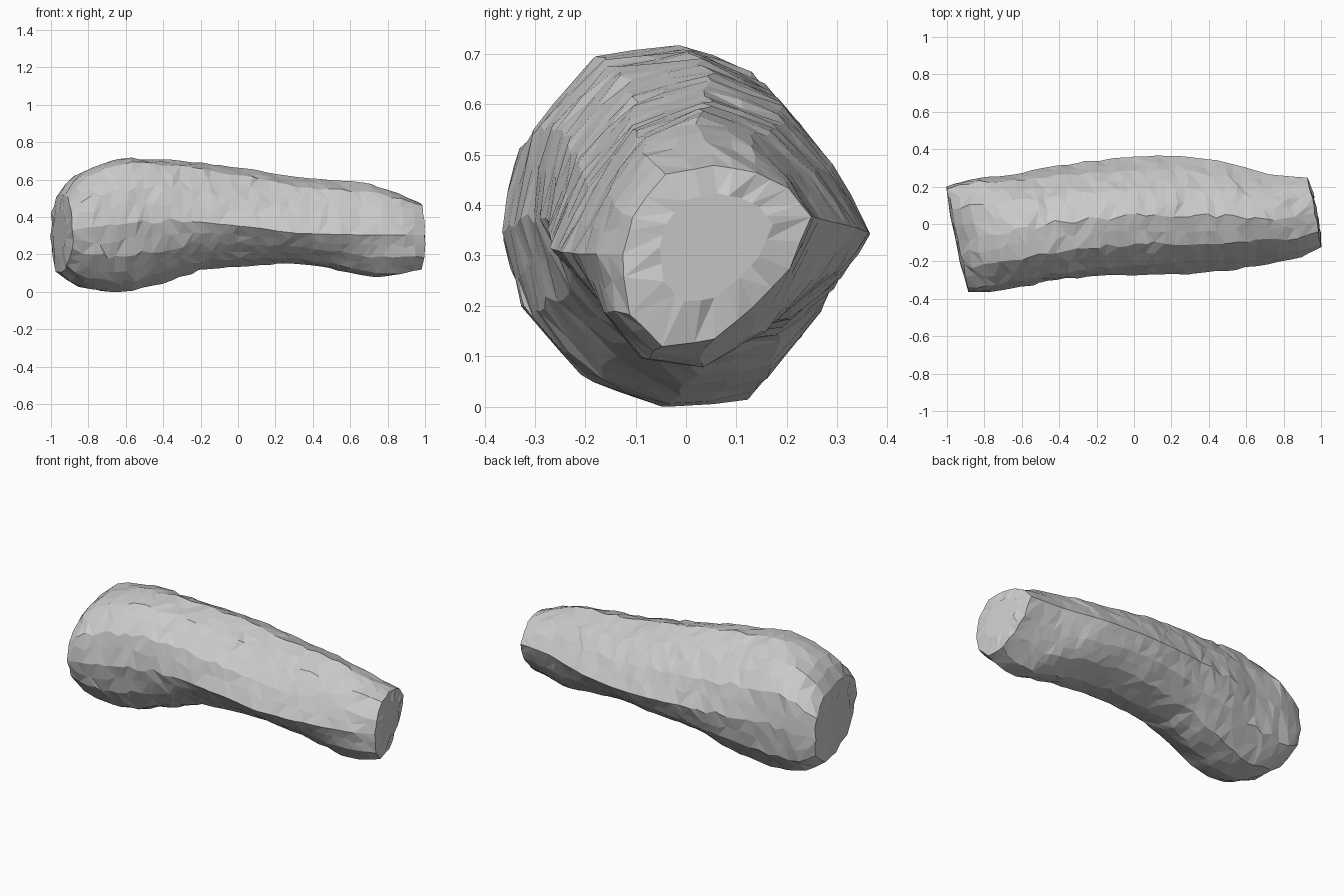
import bpy, bmesh, math, random
from mathutils import Vector

random.seed(4)
cube = bpy.data.objects.get("Cube")
if cube:
    bpy.data.objects.remove(cube, do_unlink=True)

# One weathered stone colour
stone = bpy.data.materials.new("pale grey stone")
stone.use_nodes = True
GREY = (0.6, 0.6, 0.6, 1)
stone.diffuse_color = GREY
stone.node_tree.nodes["Principled BSDF"].inputs["Base Color"].default_value = GREY

# Stations: x, front y, back y, bottom z, top z, front ridge z, back ridge z, end slant
STATIONS = [
    (-.94, -.365, .20, .11, .53, .34, .31, .21),
    (-.90, -.37, .215, .07, .585, .36, .32, .21),
    (-.82, -.365, .24, .02, .66, .36, .33, .20),
    (-.70, -.345, .255, .005, .705, .37, .34, .14),
    (-.60, -.33, .27, .005, .73, .38, .35, .08),
    (-.40, -.30, .32, .05, .715, .39, .35, 0),
    (-.20, -.28, .34, .12, .70, .38, .35, 0),
    (.10, -.27, .37, .15, .66, .35, .35, 0),
    (.30, -.27, .36, .16, .625, .32, .355, 0),
    (.50, -.25, .33, .13, .61, .315, .365, 0),
    (.73, -.21, .265, .075, .585, .31, .38, .06),
    (.88, -.175, .255, .105, .535, .31, .385, .14),
    (.965, -.13, .25, .135, .495, .31, .385, .18),
]

# Outline radii every 30 degrees, from the back over the top to the front
BROAD_END = (1, 1.11, 1.11, 1, 1.03, 1.03, 1, .99, 1, 1, 1.08, 1.1)
BROAD = (1, 1.01, 1.03, 1, 1.04, 1.03, 1, 1, 1.01, 1, 1.06, 1.04)
SHOULDER = (1, .93, .95, 1, 1.04, 1.02, 1, .96, .98, 1, 1.02, .98)
MIDDLE = (1, .88, .93, 1, .99, .95, 1, .86, .94, 1, .97, .93)
NARROW = (1, .83, .88, 1, .98, .89, 1, .89, .95, 1, .95, .89)
NARROW_END = (.99, .88, .85, .95, 1.1, 1, .98, 1.08, 1.1, .97, .83, .89)
OUTLINES = [(-.94, *BROAD_END), (-.8, *BROAD_END), (-.62, *BROAD),
            (-.4, *SHOULDER), (0, *MIDDLE), (.65, *NARROW), (.965, *NARROW_END)]
SIDES, RINGS = 24, 36


def blended(table, x):
    """Blend the two rows of a table around x."""
    for a, b in zip(table, table[1:]):
        if x <= b[0]:
            t = (x - a[0]) / (b[0] - a[0])
            return [p + (q - p) * t for p, q in zip(a, b)]


def corner(radii, k):
    a = math.tau * k / len(radii)
    return Vector((math.cos(a), math.sin(a))) * radii[k % len(radii)]


def ring(bm, x, scale=1, bulge=0, rough=1):
    """One slanted cross-section; the side ridges stay in line past the broad end."""
    _, y0, y1, z0, z1, front, back, slant = blended(STATIONS, x)
    radii = blended(OUTLINES, x)[1:]
    yc, ry = (y0 + y1) / 2, (y1 - y0) / 2
    zc, tilt = (front + back) / 2, (back - front) / 2
    verts = []
    for i in range(SIDES):
        ridge = x > -.3 and i % (SIDES // 2) == 0
        wander = 0 if ridge else random.uniform(-.2, .2)
        t = (i + wander) * len(radii) / SIDES
        k = math.floor(t)
        p = corner(radii, k).lerp(corner(radii, k + 1), t - k) * scale
        jit = 1 + rough * random.uniform(-.016, .014)
        dy = p.x * ry * jit
        dz = p.y * (z1 - zc if p.y > 0 else zc - z0) * jit + tilt * p.x
        px = x + bulge - slant * dy + rough * random.uniform(-.014, .014)
        verts.append(bm.verts.new((px, yc + dy, zc + dz)))
    return verts


# Lofted boulder body with nearly flat broken ends
bm = bmesh.new()
first, last = STATIONS[0][0], STATIONS[-1][0]
loops = [ring(bm, first, .6, -.012, .4), ring(bm, first, 1, 0, .4)]
for k in range(1, RINGS):
    loops.append(ring(bm, first + (last - first) * k / RINGS))
loops += [ring(bm, last, 1, 0, .4), ring(bm, last, .6, .012, .4)]
for a, b in zip(loops, loops[1:]):
    for i in range(SIDES):
        j = (i + 1) % SIDES
        quad = (a[i], a[j], b[j], b[i])
        # Random diagonals give irregular chipped facets
        if random.random() < .5:
            quad = quad[1:] + quad[:1]
        bm.faces.new((quad[0], quad[1], quad[2]))
        bm.faces.new((quad[0], quad[2], quad[3]))
bm.faces.new(loops[0])
bm.faces.new(loops[-1])
bmesh.ops.recalc_face_normals(bm, faces=bm.faces)

# Settle the stone on the ground
low = min(v.co.z for v in bm.verts)
bmesh.ops.translate(bm, verts=bm.verts, vec=(0, 0, -low))

mesh = bpy.data.meshes.new("long_boulder")
bm.to_mesh(mesh)
bm.free()
mesh.materials.append(stone)
bpy.context.collection.objects.link(bpy.data.objects.new("long_boulder", mesh))
